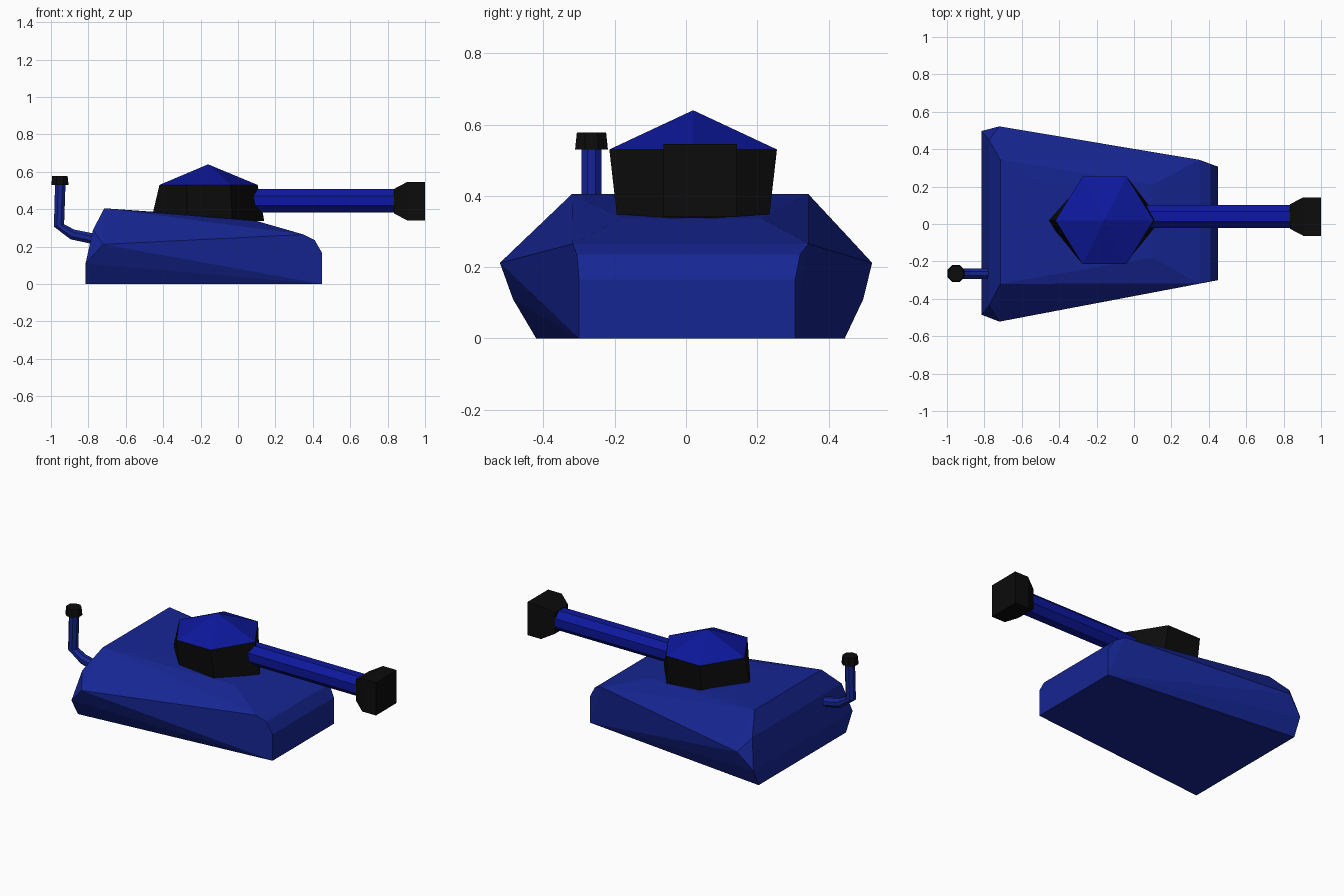
import bpy, bmesh
from math import cos, sin, pi, radians
from mathutils import Vector

if "Cube" in bpy.data.objects:
    bpy.data.objects.remove(bpy.data.objects["Cube"])


def material(name, rgb):
    m = bpy.data.materials.new(name)
    m.diffuse_color = (*rgb, 1)
    m.use_nodes = True
    m.node_tree.nodes["Principled BSDF"].inputs["Base Color"].default_value = m.diffuse_color
    return m


HULL_BLUE = material("hull_blue", (0.008, 0.019, 0.29))
BRIGHT_BLUE = material("bright_blue", (0.004, 0.009, 0.33))
BLACK = material("black", (0.0035, 0.0035, 0.0035))


def finish(name, bm, mat):
    bmesh.ops.recalc_face_normals(bm, faces=bm.faces[:])
    me = bpy.data.meshes.new(name)
    bm.to_mesh(me)
    bm.free()
    me.materials.append(mat)
    ob = bpy.data.objects.new(name, me)
    bpy.context.collection.objects.link(ob)
    return ob


def loft(name, rings, mat):
    """Skin a list of equally sized point rings; a one-point ring closes to a tip."""
    bm = bmesh.new()
    rows = [[bm.verts.new(p) for p in r] for r in rings]
    for a, b in zip(rows, rows[1:]):
        n = len(a)
        for i in range(n):
            j = (i + 1) % n
            bm.faces.new([a[i], a[j], b[0]] if len(b) == 1 else [a[i], a[j], b[j], b[i]])
    for end in (rows[0], rows[-1]):
        if len(end) > 2:
            bm.faces.new(end)
    return finish(name, bm, mat)


def ring(center, normal, side, r, n):
    """Regular ring with flats facing the side vector; r is the flat distance."""
    u = Vector(side)
    v = Vector(normal).normalized().cross(u)
    rad = r / cos(pi / n)
    return [Vector(center) + u * rad * cos((i + .5) * 2 * pi / n)
            + v * rad * sin((i + .5) * 2 * pi / n) for i in range(n)]


# Hull: convex armour body from left/right point pairs (x, y min, y max, z)
bm = bmesh.new()
for x, y0, y1, z in [
        (-.815, -.42, .445, 0), (-.815, -.485, .497, .11),
        (-.72, -.522, .522, .212), (-.775, -.435, .45, .29),
        (-.715, -.32, .343, .405), (-.46, -.18, .21, .387),
        (.10, -.18, .21, .337), (.35, -.318, .343, .265),
        (.41, -.306, .32, .235), (.45, -.30, .306, .165),
        (.45, -.30, .306, 0)]:
    bm.verts.new((x, y0, z))
    bm.verts.new((x, y1, z))
bmesh.ops.convex_hull(bm, input=bm.verts[:])
bmesh.ops.dissolve_limit(bm, angle_limit=radians(1), verts=bm.verts[:], edges=bm.edges[:])
finish("hull", bm, HULL_BLUE)


# Turret: six-sided black base with a pointed blue roof
def hexagon(x0, x1, xa, xb, half, z):
    c = .02
    return [(x0, c, z), (xa, c - half, z), (xb, c - half, z),
            (x1, c, z), (xb, c + half, z), (xa, c + half, z)]


rim = hexagon(-.42, .105, -.275, -.04, .235, .53)
loft("turret_base", [hexagon(-.465, .14, -.27, -.03, .213, .338), rim], BLACK)
loft("turret_roof", [rim, [(-.16, .02, .64)]], BRIGHT_BLUE)

# Gun barrel and square muzzle
X, Y = (1, 0, 0), (0, 1, 0)
loft("gun_barrel", [ring((x, .04, .445), X, Y, .062, 8) for x in (.03, .86)], BRIGHT_BLUE)
square = [(-1, -1), (1, -1), (1, 1), (-1, 1)]
loft("muzzle", [[(x, .04 + a * h, .443 + b * h) for a, b in square]
                for x, h in ((.835, .066), (.905, .103), (1.0, .103))], BLACK)

# Exhaust: bent pipe with a cap
path = [Vector(p) for p in ((-.74, -.265, .235), (-.885, -.265, .265),
                            (-.957, -.265, .313), (-.95, -.265, .54))]
rings = []
for i, p in enumerate(path):
    d = (path[min(i + 1, 3)] - path[max(i - 1, 0)]).normalized()
    rings.append(ring(p, d, Y, .028, 8))
loft("exhaust_pipe", rings, HULL_BLUE)
loft("exhaust_cap", [ring((-.952, -.265, z), (0, 0, 1), Y, r, 8)
                     for z, r in ((.53, .046), (.578, .041))], BLACK)
